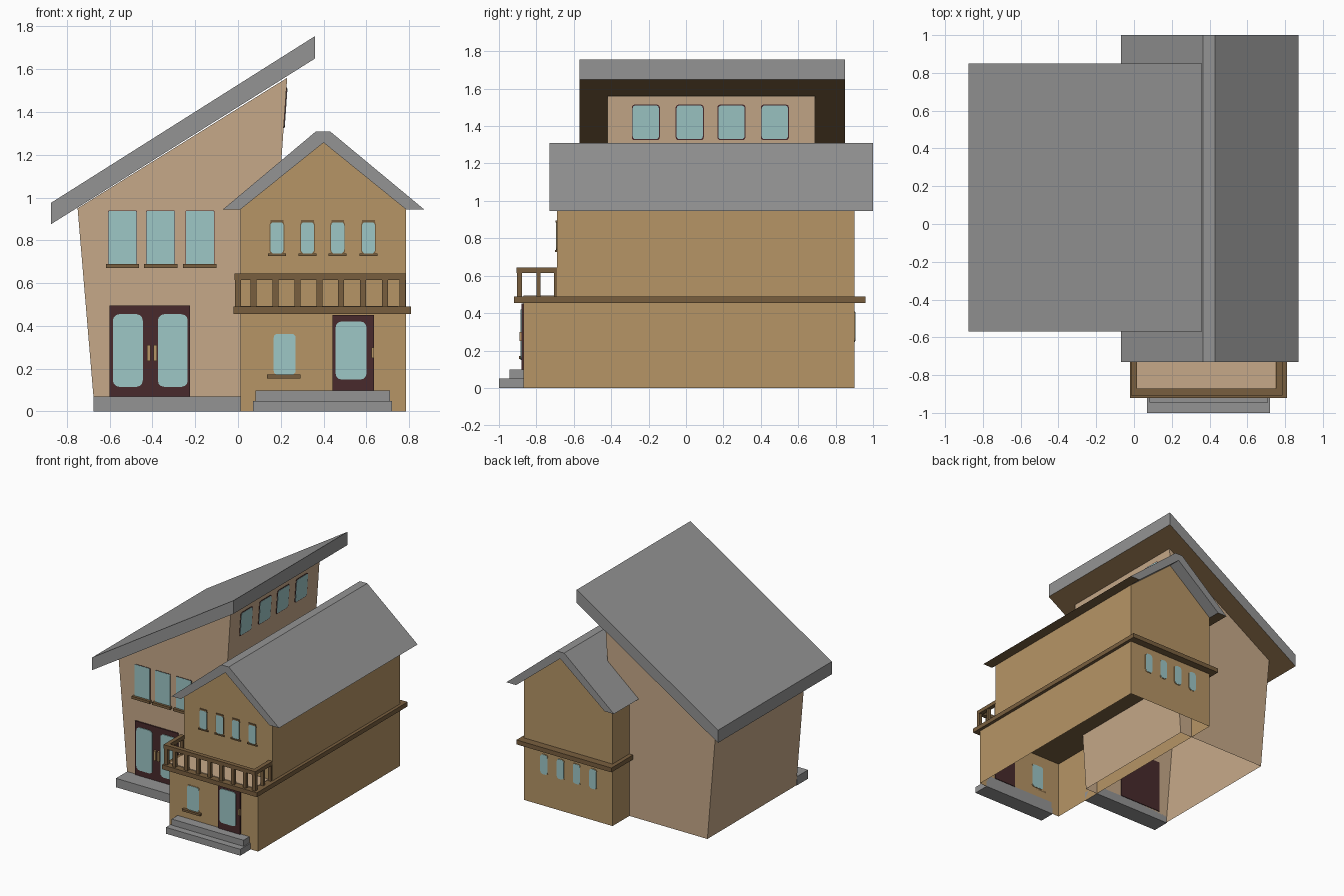
import bpy, bmesh, math
from mathutils import Vector

if "Cube" in bpy.data.objects:
    bpy.data.objects.remove(bpy.data.objects["Cube"])


def srgb(r, g, b):
    f = lambda c: c / 12.92 if c <= 0.04045 else ((c + 0.055) / 1.055) ** 2.4
    return (f(r / 255), f(g / 255), f(b / 255), 1)


def material(name, rgb):
    m = bpy.data.materials.new(name)
    m.diffuse_color = srgb(*rgb)
    m.use_nodes = True
    m.node_tree.nodes["Principled BSDF"].inputs["Base Color"].default_value = m.diffuse_color
    return m


GREY = material("grey stone", (148, 148, 148))
PLASTER = material("light plaster", (198, 169, 137))
TAN = material("tan wall", (182, 149, 102))
BROWN = material("brown timber", (121, 95, 63))
GLASS = material("pale blue glass", (157, 199, 198))
MAROON = material("dark maroon wood", (72, 42, 44))


def finish(name, bm, *mats):
    me = bpy.data.meshes.new(name)
    bmesh.ops.recalc_face_normals(bm, faces=bm.faces)
    bm.to_mesh(me)
    bm.free()
    for m in mats:
        me.materials.append(m)
    ob = bpy.data.objects.new(name, me)
    bpy.context.collection.objects.link(ob)
    return ob


def add_prism(bm, pts, d0, d1, place):
    """Extrude a 2D outline between two depths; place maps (u, v, d) to space."""
    a = [bm.verts.new(place(u, v, d0)) for u, v in pts]
    b = [bm.verts.new(place(u, v, d1)) for u, v in pts]
    bm.faces.new(a)
    bm.faces.new(b)
    for i in range(len(pts)):
        j = (i + 1) % len(pts)
        bm.faces.new((a[i], a[j], b[j], b[i]))


def along_y(u, v, d):
    return Vector((u, d, v))


def prism(name, pts, y0, y1, *mats, open_bottom=False, under=False):
    bm = bmesh.new()
    add_prism(bm, pts, y0, y1, along_y)
    bmesh.ops.recalc_face_normals(bm, faces=bm.faces)
    if open_bottom:
        low = [f for f in bm.faces if f.normal.z < -0.9]
        bmesh.ops.delete(bm, geom=low, context="FACES")
    if under:
        for f in bm.faces:
            f.material_index = 1 if f.normal.z < -0.8 else 0
    return finish(name, bm, *mats)


def rect(x0, x1, z0, z1):
    return [(x0, z0), (x1, z0), (x1, z1), (x0, z1)]


def box(name, x0, x1, y0, y1, z0, z1, mat):
    return prism(name, rect(x0, x1, z0, z1), y0, y1, mat)


def rounded(u0, u1, v0, v1, r):
    pts = []
    for cu, cv, start in ((u1 - r, v1 - r, 0), (u0 + r, v1 - r, 90),
                          (u0 + r, v0 + r, 180), (u1 - r, v0 + r, 270)):
        for k in range(4):
            t = math.radians(start + 30 * k)
            pts.append((cu + r * math.cos(t), cv + r * math.sin(t)))
    return pts


# Wall planes: each maps (across, up, outward) to space
def front(y):
    return lambda u, v, d: Vector((u, y - d, v))


def back(y):
    return lambda u, v, d: Vector((u, y + d, v))


def leaning(u, v, d):
    return Vector((0.12 + 0.0705 * v + d, u, v))


def plate(name, pts, d0, d1, place, mat):
    bm = bmesh.new()
    add_prism(bm, pts, d0, d1, place)
    return finish(name, bm, mat)


def window(name, u0, u1, v0, v1, place, frame_mat, r=0.02, m=0.004):
    plate(name + "_frame", rounded(u0 - m, u1 + m, v0 - m, v1 + m, r), -0.003, 0.003, place, frame_mat)
    plate(name + "_pane", rounded(u0, u1, v0, v1, r), -0.004, 0.005, place, GLASS)


# Leaning left house body and its single-slope roof
prism("left_house_body", [(-0.67, 0), (0.12, 0), (0.23, 1.56), (-0.75, 0.95)],
      -0.42, 0.69, PLASTER, open_bottom=True)
prism("left_roof", [(-0.875, 0.875), (0.36, 1.65), (0.36, 1.755), (-0.875, 0.975)],
      -0.57, 0.85, GREY, BROWN, under=True)
box("left_porch_slab", -0.675, 0.012, -0.56, -0.42, 0, 0.07, GREY)

# Right house: lower and upper storeys
prism("right_lower_storey", rect(0.012, 0.785, 0, 0.46), -0.87, 0.9, TAN, open_bottom=True)
prism("right_upper_storey", [(0.012, 0.46), (0.785, 0.46), (0.785, 0.945), (0.4, 1.257), (0.012, 0.945)],
      -0.69, 0.9, TAN, open_bottom=True)
prism("right_gable_roof",
      [(-0.07, 0.945), (0.365, 1.31), (0.43, 1.31), (0.87, 0.945),
       (0.785, 0.945), (0.4, 1.257), (0.012, 0.945)],
      -0.73, 1.0, GREY, BROWN)
for f in bpy.data.objects["right_gable_roof"].data.polygons:
    f.material_index = 1 if f.normal.z < -0.95 else 0

# Belt slab around the right house, balcony floor on top
box("belt_slab", -0.02, 0.81, -0.92, 0.96, 0.455, 0.49, BROWN)
box("balcony_floor", 0.012, 0.75, -0.87, -0.69, 0.488, 0.494, PLASTER)

# Balcony railing
box("front_rail", -0.017, 0.785, -0.907, -0.872, 0.615, 0.645, BROWN)
for side, x0 in (("left", -0.017), ("right", 0.752)):
    box(side + "_rail", x0, x0 + 0.033, -0.873, -0.69, 0.615, 0.645, BROWN)
    for y in (-0.8, -0.705):
        box(side + "_side_post", x0 + 0.004, x0 + 0.029, y, y + 0.022, 0.488, 0.617, BROWN)
for x in (0, 0.072, 0.176, 0.278, 0.38, 0.482, 0.585, 0.688, 0.77):
    box("front_post", x - 0.014, x + 0.014, -0.903, -0.878, 0.488, 0.617, BROWN)

# Entrance steps
box("lower_step", 0.07, 0.72, -1.0, -0.87, 0, 0.05, GREY)
box("upper_step", 0.082, 0.71, -0.945, -0.87, 0.05, 0.098, GREY)

# Left house windows with sills
for x in (-0.54, -0.362, -0.178):
    window("left_window", x - 0.066, x + 0.066, 0.688, 0.938, front(-0.42), MAROON, r=0.006, m=0.002)
    box("left_sill", x - 0.078, x + 0.078, -0.445, -0.42, 0.67, 0.69, BROWN)

# High side windows on the leaning wall
for y in (-0.215, 0.02, 0.243, 0.475):
    window("side_window", y - 0.07, y + 0.07, 1.33, 1.51, leaning, MAROON, r=0.015, m=0.005)

# Right house small windows, front row under the gable and back row under the belt
for x in (0.182, 0.325, 0.466, 0.61):
    window("gable_window", x - 0.031, x + 0.031, 0.737, 0.888, front(-0.69), BROWN)
    box("gable_sill", x - 0.042, x + 0.042, -0.7, -0.69, 0.728, 0.738, BROWN)
    box("gable_lintel", x - 0.03, x + 0.03, -0.697, -0.69, 0.884, 0.896, BROWN)
    window("back_window", x - 0.031, x + 0.031, 0.25, 0.405, back(0.9), TAN)

# Ground floor window
window("ground_window", 0.167, 0.27, 0.172, 0.363, front(-0.87), TAN, r=0.018)
box("ground_sill", 0.135, 0.292, -0.893, -0.87, 0.155, 0.172, BROWN)

# Double door of the left house
box("double_door", -0.6, -0.225, -0.43, -0.415, 0.07, 0.495, MAROON)
for x in (-0.515, -0.305):
    plate("door_pane", rounded(x - 0.07, x + 0.07, 0.115, 0.455, 0.03), 0, 0.005, front(-0.43), GLASS)
for x in (-0.418, -0.387):
    box("door_handle", x - 0.008, x + 0.008, -0.447, -0.43, 0.235, 0.31, TAN)

# Single door of the right house
box("single_door", 0.443, 0.635, -0.88, -0.865, 0.098, 0.452, MAROON)
plate("single_door_pane", rounded(0.457, 0.6, 0.15, 0.42, 0.025), 0, 0.005, front(-0.88), GLASS)
box("single_door_handle", 0.624, 0.636, -0.89, -0.88, 0.25, 0.3, TAN)
